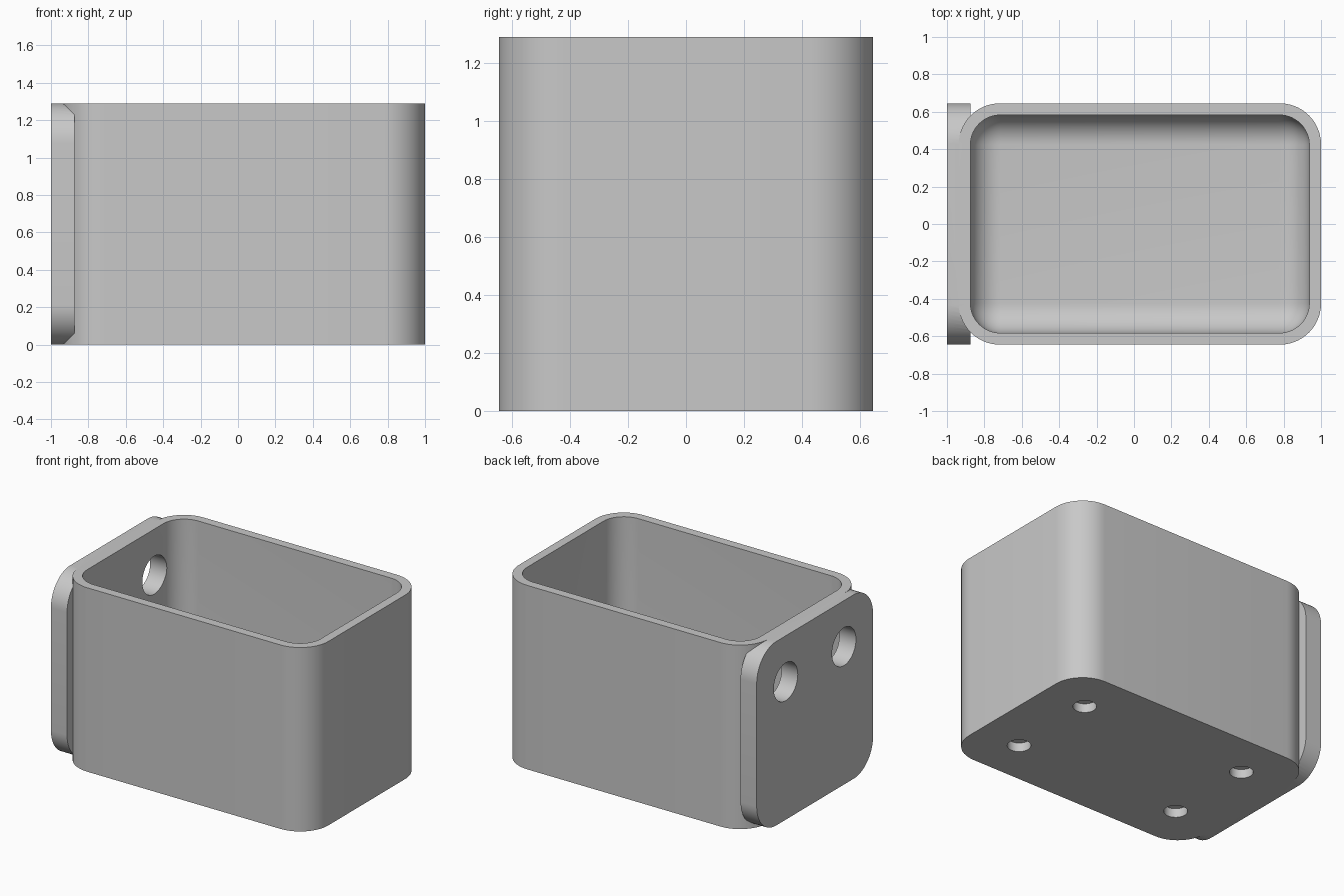
import bpy, bmesh
from mathutils import Vector, Matrix

cube = bpy.data.objects.get("Cube")
if cube:
    bpy.data.objects.remove(cube, do_unlink=True)

HEIGHT, HALF_Y = 1.29, 0.645
WALL, FLOOR = 0.0625, 0.11
BOX_LEFT = -0.9375
BOX_MID = (1 + BOX_LEFT) / 2

grey = bpy.data.materials.new("plain_grey")
grey.use_nodes = True
colour = (0.58, 0.58, 0.58, 1)
grey.diffuse_color = colour
grey.node_tree.nodes["Principled BSDF"].inputs["Base Color"].default_value = colour


def finish(name, bm):
    bmesh.ops.recalc_face_normals(bm, faces=bm.faces)
    mesh = bpy.data.meshes.new(name)
    bm.to_mesh(mesh)
    bm.free()
    mesh.materials.append(grey)
    obj = bpy.data.objects.new(name, mesh)
    bpy.context.collection.objects.link(obj)
    return obj


def block(name, low, high, radius, picks):
    """Box between two corners; edges accepted by picks are rounded."""
    low, high = Vector(low), Vector(high)
    bm = bmesh.new()
    bmesh.ops.create_cube(bm, size=1)
    for v in bm.verts:
        v.co = (low + high) / 2 + v.co * (high - low)
    edges = [e for e in bm.edges if picks(e.verts[0].co, e.verts[1].co)]
    bmesh.ops.bevel(bm, geom=edges, offset=radius, segments=14,
                    profile=0.5, affect='EDGES', clamp_overlap=False)
    return finish(name, bm)


def peg(name, centre, radius, depth, axis):
    bm = bmesh.new()
    turn = Matrix.Rotation(1.5707963, 4, 'Y') if axis == 'X' else Matrix()
    bmesh.ops.create_cone(bm, cap_ends=True, segments=48, radius1=radius,
                          radius2=radius, depth=depth,
                          matrix=Matrix.Translation(centre) @ turn)
    return finish(name, bm)


def along(axis):
    return lambda a, b: abs((a - b)[axis]) > 1e-4 and (a - b).length - abs((a - b)[axis]) < 1e-4


def combine(target, tool, operation):
    mod = target.modifiers.new(operation.lower(), 'BOOLEAN')
    mod.operation, mod.solver, mod.object = operation, 'EXACT', tool
    bpy.context.view_layer.objects.active = target
    bpy.ops.object.modifier_apply(modifier=mod.name)
    bpy.data.objects.remove(tool, do_unlink=True)


# Open bin with rounded upright corners, joined to the mounting plate
bin_body = block("wall_mounted_bin", (BOX_LEFT, -HALF_Y, 0), (1, HALF_Y, HEIGHT), 0.22, along(2))
plate = block("mounting_plate", (-1, -HALF_Y, 0), (-0.875, HALF_Y, HEIGHT), 0.215, along(0))
combine(bin_body, plate, 'UNION')

# Cavity with rounded corners and a filleted floor
cavity = block("cavity_cutter", (BOX_LEFT + WALL, -HALF_Y + WALL, FLOOR),
               (1 - WALL, HALF_Y - WALL, HEIGHT + 0.3), 0.16,
               lambda a, b: min(a.z, b.z) < HEIGHT)
combine(bin_body, cavity, 'DIFFERENCE')

# Two screw holes through the plate, four blind sockets underneath
for y in (-HALF_Y / 2, HALF_Y / 2):
    combine(bin_body, peg("screw_cutter", (-0.95, y, HEIGHT * 0.75), 0.133, 0.4, 'X'), 'DIFFERENCE')
    for x in (-HALF_Y, HALF_Y):
        combine(bin_body, peg("socket_cutter", (BOX_MID + x, y, 0), 0.075, 0.125, 'Z'), 'DIFFERENCE')

# Smooth curved walls, crisp rims
bpy.ops.object.select_all(action='DESELECT')
bin_body.select_set(True)
bpy.context.view_layer.objects.active = bin_body
bpy.ops.object.shade_smooth_by_angle(angle=0.5)
